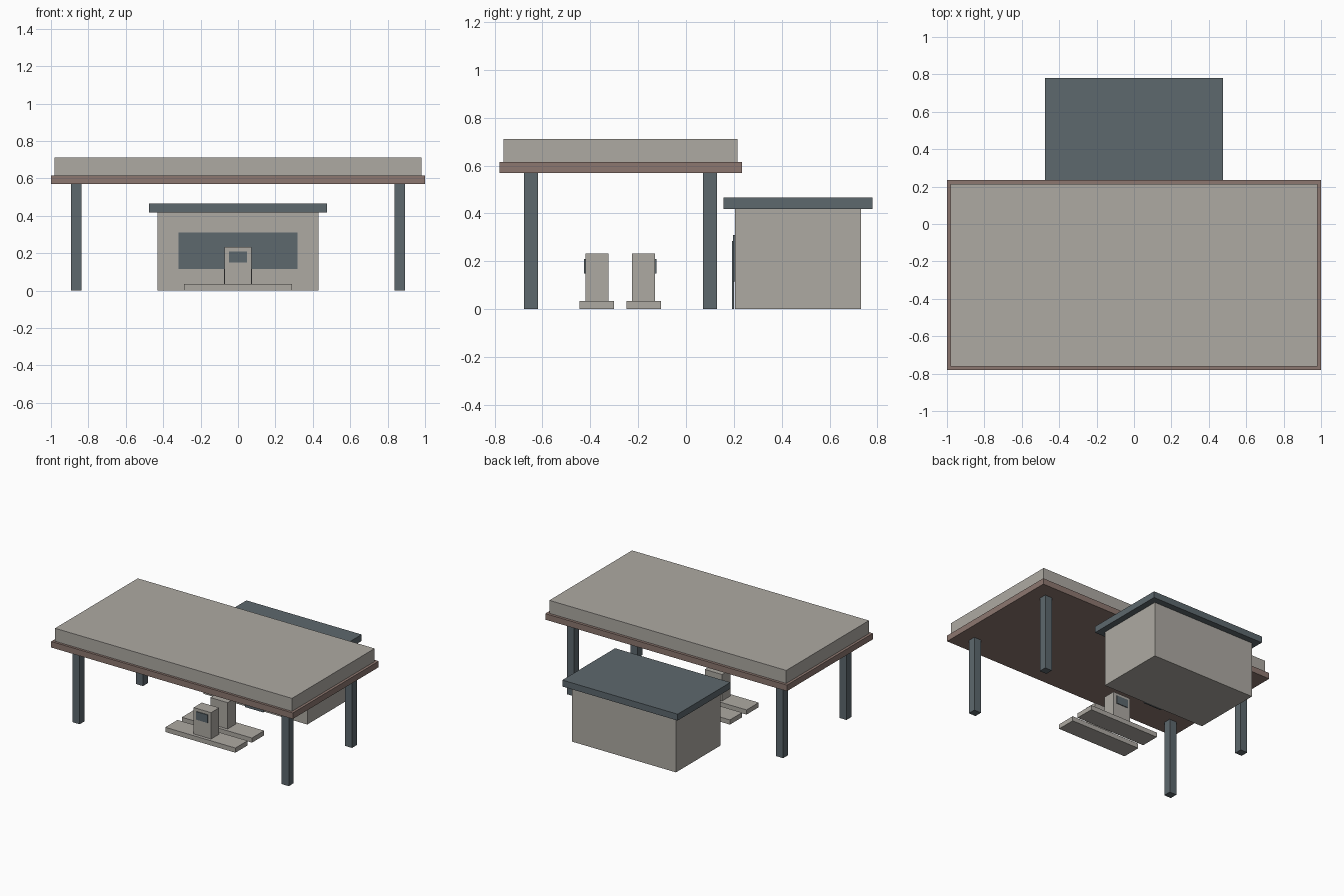
import bpy
import bmesh

cube = bpy.data.objects.get("Cube")
if cube:
    bpy.data.objects.remove(cube, do_unlink=True)


def material(name, color):
    mat = bpy.data.materials.new(name)
    mat.use_nodes = True
    mat.diffuse_color = (*color, 1)
    mat.node_tree.nodes["Principled BSDF"].inputs["Base Color"].default_value = (*color, 1)
    return mat


concrete = material("warm concrete", (0.42, 0.40, 0.365))
steel = material("slate steel", (0.11, 0.138, 0.155))
trim = material("brown trim", (0.265, 0.185, 0.16))


def box(name, mat, x, y, z):
    """Box spanning the given (low, high) range on each axis."""
    spans = (x, y, z)
    bm = bmesh.new()
    bmesh.ops.create_cube(bm, size=1)
    bmesh.ops.scale(bm, vec=[hi - lo for lo, hi in spans], verts=bm.verts)
    mesh = bpy.data.meshes.new(name)
    bm.to_mesh(mesh)
    bm.free()
    mesh.materials.append(mat)
    obj = bpy.data.objects.new(name, mesh)
    obj.location = [(lo + hi) / 2 for lo, hi in spans]
    bpy.context.collection.objects.link(obj)
    return obj


def wide(half):
    return (-half, half)


# Canopy
box("canopy_trim", trim, wide(1), (-0.78, 0.235), (0.57, 0.615))
box("canopy_slab", concrete, wide(0.98), (-0.762, 0.215), (0.615, 0.712))

# Canopy posts
for depth, y in (("front", -0.648), ("back", 0.1)):
    for side, x in (("left", 0.865), ("right", -0.865)):
        box(f"{depth}_{side}_post", steel, (x - 0.029, x + 0.029),
            (y - 0.029, y + 0.029), (0, 0.57))

# Pump islands, with the screens facing outwards
for name, y, out in (("front", -0.373, -1), ("back", -0.177, 1)):
    box(f"{name}_island", concrete, wide(0.29), (y - 0.072, y + 0.072), (0, 0.035))
    box(f"{name}_pump", concrete, wide(0.072), (y - 0.048, y + 0.048), (0.035, 0.232))
    face = y + out * 0.05
    box(f"{name}_pump_screen", steel, wide(0.048),
        (face - 0.004, face + 0.004), (0.15, 0.21))

# Shop building
box("shop_walls", concrete, wide(0.43), (0.205, 0.732), (0, 0.418))
box("shop_roof", steel, wide(0.477), (0.157, 0.78), (0.418, 0.466))
box("shop_window", steel, wide(0.318), (0.197, 0.206), (0.115, 0.31))
box("shop_door", steel, wide(0.075), (0.192, 0.201), (0, 0.284))
